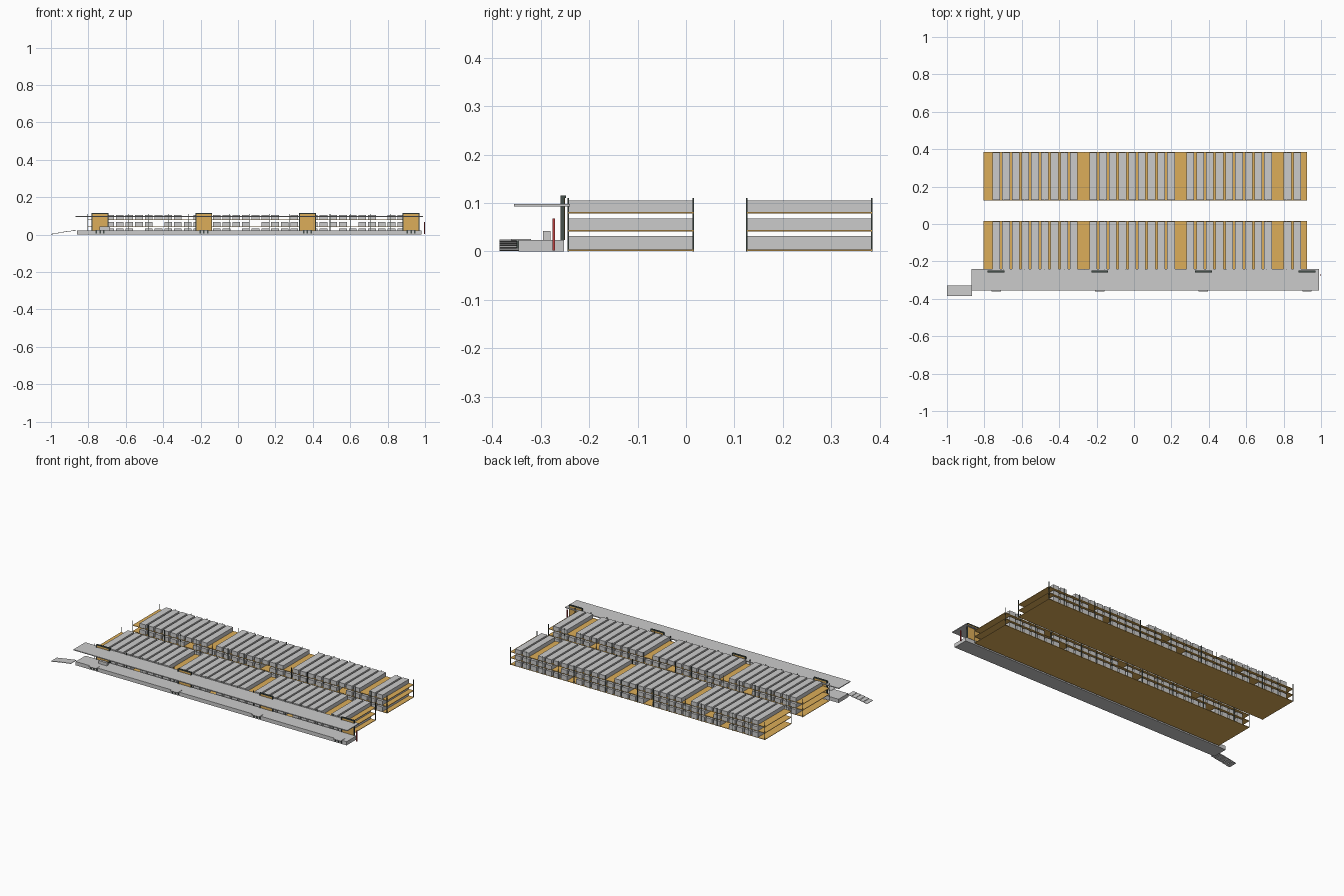
import bpy, bmesh, math
from mathutils import Matrix, Vector

if "Cube" in bpy.data.objects:
    bpy.data.objects.remove(bpy.data.objects["Cube"])


def material(name, rgb):
    m = bpy.data.materials.new(name)
    m.diffuse_color = (*rgb, 1)
    m.use_nodes = True
    m.node_tree.nodes["Principled BSDF"].inputs["Base Color"].default_value = m.diffuse_color
    return m


ORANGE = material("orange", (0.72, 0.42, 0.10))
DARK = material("dark", (0.06, 0.08, 0.07))
RED = material("red", (0.5, 0.05, 0.05))


def boxes(name, spans, mat=None, tilt=0.0):
    """One object from boxes given as (x0, x1, y0, y1, z0, z1)."""
    bm = bmesh.new()
    for x0, x1, y0, y1, z0, z1 in spans:
        centre = Vector((x0 + x1, y0 + y1, z0 + z1)) / 2
        m = (Matrix.Translation(centre) @ Matrix.Rotation(tilt, 4, 'Y')
             @ Matrix.Diagonal((x1 - x0, y1 - y0, z1 - z0, 1)))
        bmesh.ops.create_cube(bm, size=1, matrix=m)
    mesh = bpy.data.meshes.new(name)
    bm.to_mesh(mesh)
    bm.free()
    ob = bpy.data.objects.new(name, mesh)
    bpy.context.collection.objects.link(ob)
    if mat:
        mesh.materials.append(mat)
    return ob


# Two storage racks, three levels each
RX0, RX1 = -0.805, 0.925
PITCH = 0.0519
# start x, base z, top z, remainder of the empty bay
LEVELS = [(-0.757, 0.004, 0.032, 4), (-0.757, 0.044, 0.068, 6), (-0.757, 0.081, 0.105, 9)]
for label, y0, y1 in (("front", -0.243, 0.015), ("rear", 0.126, 0.384)):
    # Shelf decks
    boxes(label + "_rack_shelves",
          [(RX0, RX1, y0, y1, z, z + 0.003) for z in (0.001, 0.041, 0.078)], ORANGE)
    # Long stored crates, with an empty bay every ten
    for n, (start, z0, z1, skip) in enumerate(LEVELS):
        boxes(f"{label}_rack_crates_{n + 1}",
              [(start + i * PITCH, start + i * PITCH + 0.041, y0 + 0.001, y1 - 0.001, z0, z1)
               for i in range(32) if i % 10 != skip])
    # Thin uprights along both long edges
    boxes(label + "_rack_uprights",
          [(x - 0.0015, x + 0.0015, y - 0.0015, y + 0.0015, 0, 0.11)
           for y in (y0, y1)
           for x in (RX0 + 0.0015 + (RX1 - RX0 - 0.003) * k / 16 for k in range(17))], DARK)

# Loading dock and canopy
boxes("dock_platform", [(-0.86, 0.98, -0.346, -0.252, 0, 0.023)])
boxes("dock_canopy", [(-0.87, 0.99, -0.355, -0.24, 0.093, 0.098)])

# Dock doors with frames, hoods and bumpers
for n, x in enumerate((-0.737, -0.183, 0.371, 0.925)):
    boxes(f"dock_door_{n + 1}", [(x - 0.04, x + 0.04, -0.256, -0.250, 0.023, 0.112)], ORANGE)
    boxes(f"door_frame_{n + 1}",
          [(x - 0.045, x - 0.04, -0.259, -0.251, 0.023, 0.115),
           (x + 0.04, x + 0.045, -0.259, -0.251, 0.023, 0.115),
           (x - 0.045, x + 0.045, -0.259, -0.248, 0.110, 0.115)], DARK)
    boxes(f"dock_bumpers_{n + 1}",
          [(x + d - 0.004, x + d + 0.004, -0.350, -0.345, 0.006, 0.024)
           for d in (-0.02, 0, 0.02)], DARK)
    boxes(f"dock_leveller_{n + 1}", [(x - 0.025, x + 0.025, -0.362, -0.32, 0.022, 0.025)])

# Access ramp of thin overlapping treads
W = 0.134 / 5
boxes("ramp_treads",
      [(-1 + i * W, -1 + (i + 1) * W - 0.001, -0.385, -0.33, z, z + 0.003)
       for i, z in enumerate((0.002, 0.007, 0.012, 0.016, 0.020))], tilt=-0.09)

# Cargo box and red safety post
boxes("cargo_box", [(-0.74, -0.685, -0.295, -0.28, 0.023, 0.042)])
boxes("safety_post", [(0.994, 1.0, -0.276, -0.271, 0.002, 0.068)], RED)
